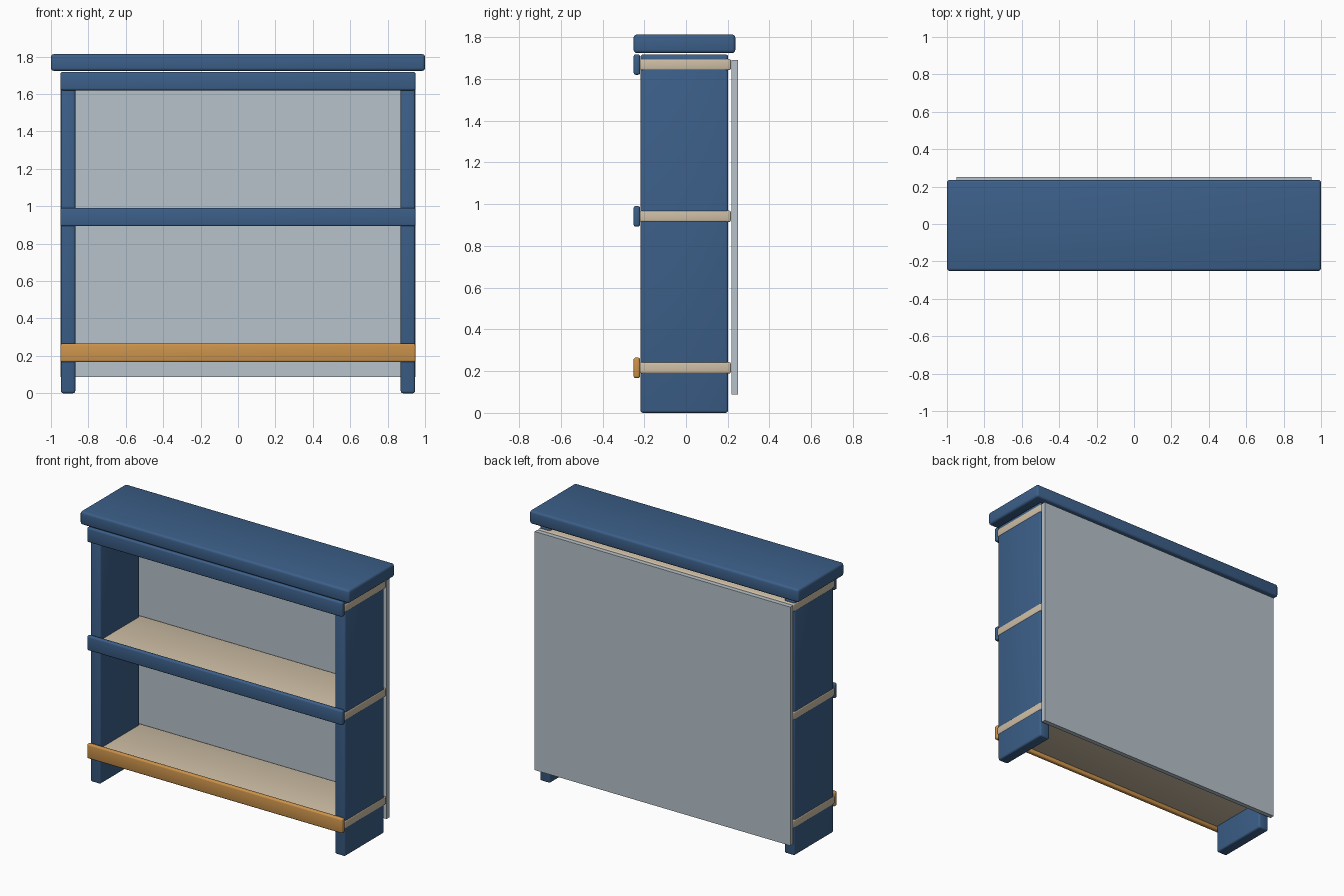
import bpy

cube = bpy.data.objects.get("Cube")
if cube:
    bpy.data.objects.remove(cube, do_unlink=True)


def material(name, rgb):
    mat = bpy.data.materials.new(name)
    mat.use_nodes = True
    mat.diffuse_color = (*rgb, 1)
    mat.node_tree.nodes["Principled BSDF"].inputs["Base Color"].default_value = (*rgb, 1)
    return mat


blue = material("blue paint", (0.045, 0.115, 0.25))
beige = material("beige wood", (0.62, 0.52, 0.38))
orange = material("orange trim", (0.60, 0.29, 0.07))
grey = material("pale grey board", (0.47, 0.54, 0.59))


def board(name, mat, xs, ys, zs, bevel=0.012):
    """Box spanning three (low, high) ranges, with softly rounded edges."""
    spans = (xs, ys, zs)
    bpy.ops.mesh.primitive_cube_add(size=1, location=[(a + b) / 2 for a, b in spans])
    obj = bpy.context.object
    obj.name = name
    obj.scale = [b - a for a, b in spans]
    bpy.ops.object.transform_apply(location=False, rotation=False, scale=True)
    obj.data.materials.append(mat)
    if bevel:
        mod = obj.modifiers.new("rounded edges", "BEVEL")
        mod.width = bevel
        mod.segments = 3
        bpy.ops.object.modifier_apply(modifier=mod.name)
        bpy.ops.object.shade_smooth_by_angle()
    return obj


# Upright sides
for side, name in ((-1, "right_side"), (1, "left_side")):
    board(name, blue, sorted((side * 0.87, side * 0.947)), (-0.218, 0.202), (0, 1.717))

# Shelves with a trim rail along each front edge
for name, z, trim in (("bottom", 0.216, orange), ("middle", 0.942, blue), ("top", 1.669, blue)):
    board(name + "_shelf", beige, (-0.95, 0.95), (-0.222, 0.215), (z - 0.027, z + 0.027), 0.008)
    board(name + "_rail", trim, (-0.949, 0.949), (-0.251, -0.22), (z - 0.049, z + 0.049), 0.01)

# Overhanging top and thin back
board("top_board", blue, (-1, 1), (-0.251, 0.236), (1.724, 1.813), 0.015)
board("back_panel", grey, (-0.95, 0.95), (0.219, 0.25), (0.088, 1.69), 0)
